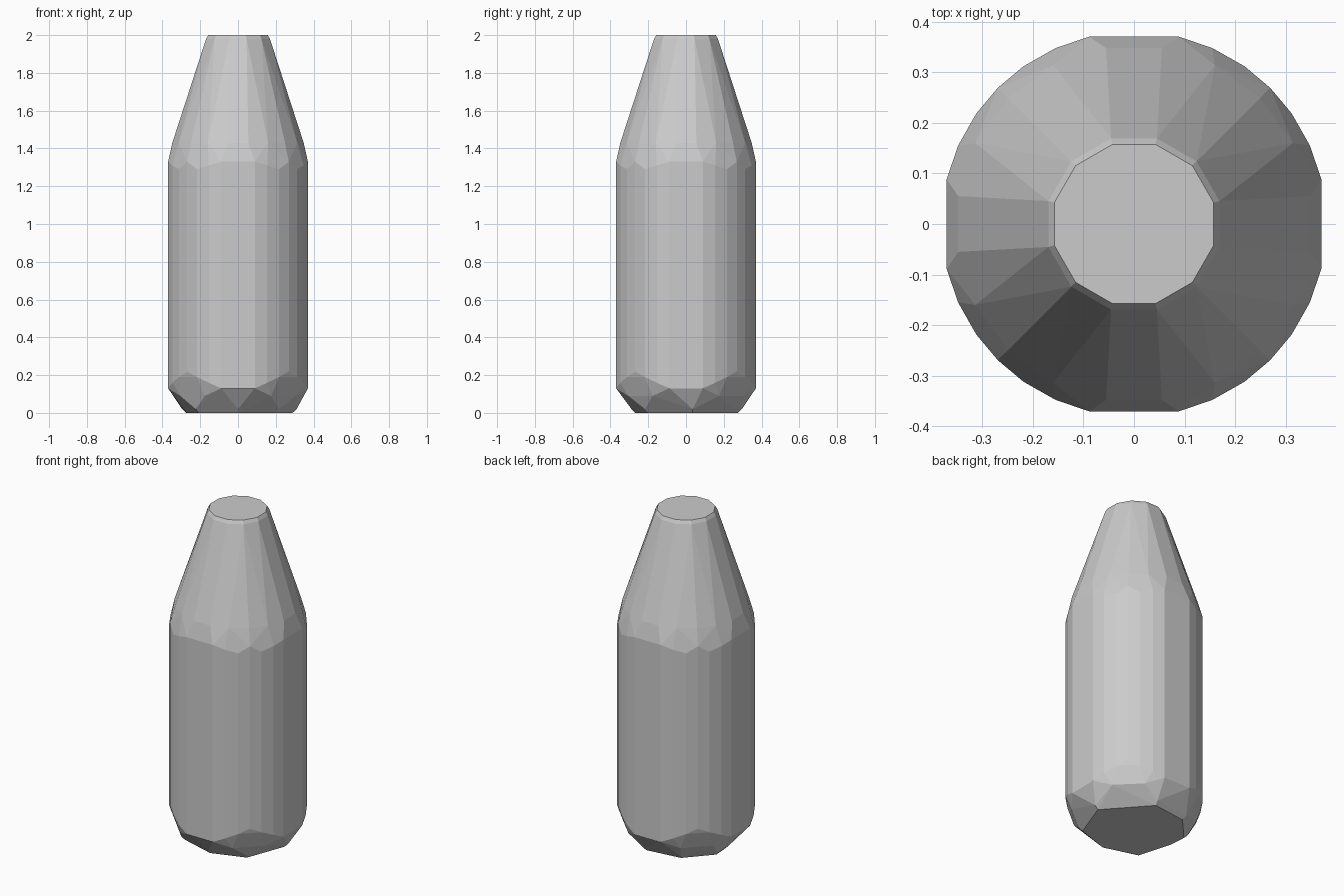
import bpy, bmesh
from math import sin, cos, radians, sqrt

if "Cube" in bpy.data.objects:
    bpy.data.objects.remove(bpy.data.objects["Cube"])

bm = bmesh.new()


def ring(radius, z, angles):
    for a in angles:
        bm.verts.new((radius * cos(radians(a)), radius * sin(radians(a)), z))


# The body is a convex shell stretched over stacked faceted rings
quadrant = (13.5, 24, 35, 45, 55, 66, 76.5)
low_z = (0.13, 0.16, 0.19, 0.22, 0.19, 0.16, 0.13)
high_z = (1.33, 1.31, 1.29, 1.33, 1.29, 1.31, 1.33)
for q in range(4):
    for a, lo, hi in zip(quadrant, low_z, high_z):
        ring(0.3805, lo, [a + 90 * q])
        ring(0.3805, hi, [a + 90 * q])

# Rounded lower corners
ring(0.352, 0.09, [a + 90 * q for q in range(4) for a in (30, 60)])

# Uneven chipped base, listed along the two diagonals
base = [(-0.19, 0.24), (0.15, 0.26), (0.29, 0.08), (0.28, -0.13),
        (0.2, -0.2), (0, -0.31), (-0.2, -0.2), (-0.3, 0)]
for u, w in base:
    x, y = (w - u) / sqrt(2), (u + w) / sqrt(2)
    bm.verts.new((x * 0.95, y * 0.95, 0))
    bm.verts.new((x * 1.02, y * 1.02, 0.02))

# Shoulder bevel, tapered neck and flat top
ring(0.352, 1.43, [9 + 18 * i for i in range(20)])
neck = [15 + 30 * i for i in range(12)]
ring(0.175, 1.98, neck)
ring(0.163, 2.0, neck)

hull = bmesh.ops.convex_hull(bm, input=bm.verts[:])
loose = [v for v in bm.verts if not v.link_faces]
bmesh.ops.delete(bm, geom=loose, context='VERTS')
bmesh.ops.dissolve_limit(bm, angle_limit=radians(1), verts=bm.verts[:], edges=bm.edges[:])
bmesh.ops.recalc_face_normals(bm, faces=bm.faces[:])

mesh = bpy.data.meshes.new("bottle_body")
bm.to_mesh(mesh)
bm.free()
bottle = bpy.data.objects.new("bottle_body", mesh)
bpy.context.collection.objects.link(bottle)
